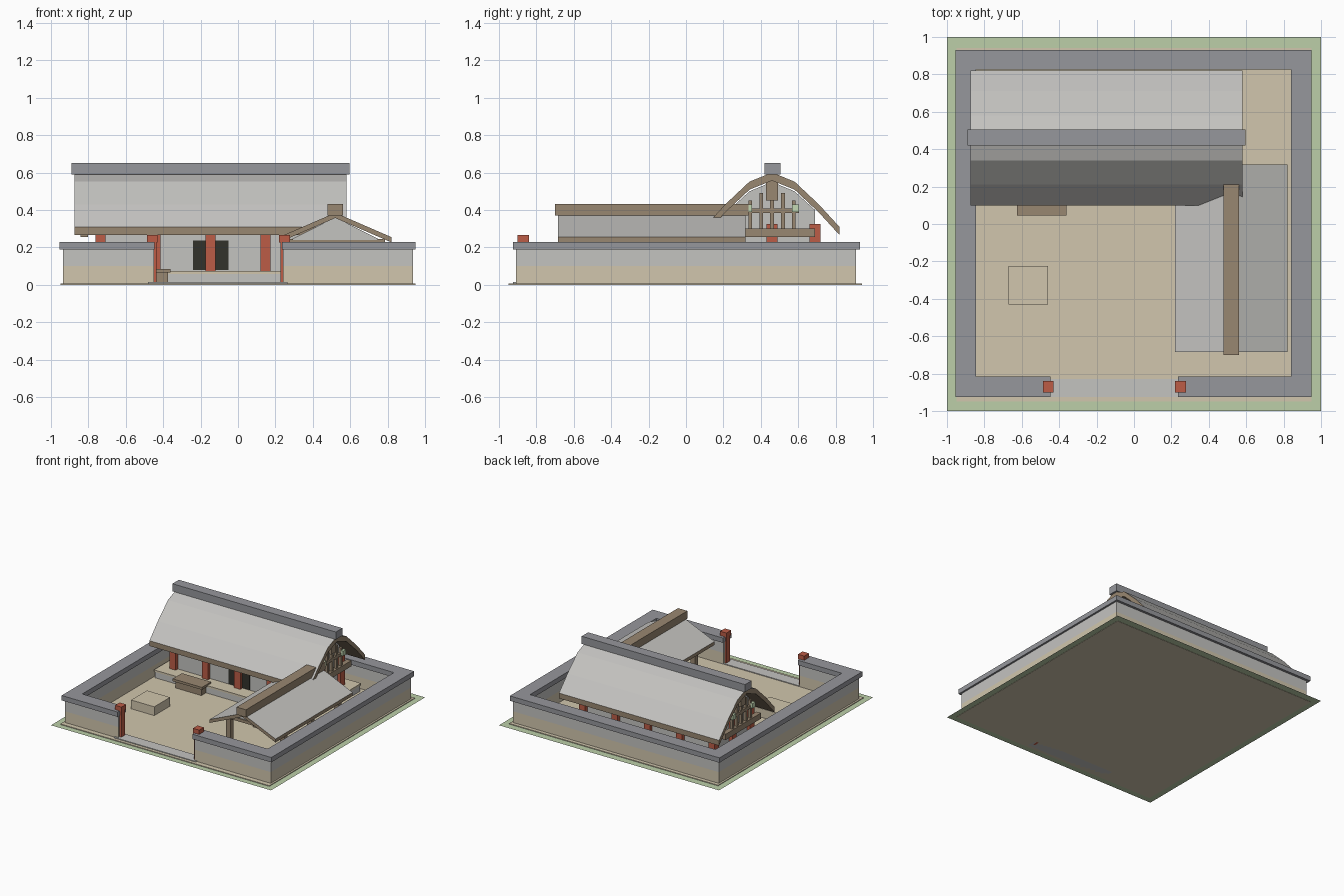
import bpy, bmesh
from mathutils import Vector

if "Cube" in bpy.data.objects:
    bpy.data.objects.remove(bpy.data.objects["Cube"])


def material(name, rgb):
    mat = bpy.data.materials.new(name)
    lin = [((c / 255 + 0.055) / 1.055) ** 2.4 for c in rgb]
    mat.use_nodes = True
    mat.diffuse_color = (*lin, 1)
    mat.node_tree.nodes["Principled BSDF"].inputs["Base Color"].default_value = (*lin, 1)
    return mat


plaster = material("pale grey", (196, 195, 192))
sand = material("sand", (209, 198, 173))
slate = material("slate grey", (150, 151, 156))
wood = material("brown wood", (153, 135, 113))
red = material("red paint", (188, 92, 70))
grass = material("grass green", (188, 207, 169))
mint = material("pale green", (196, 216, 180))
dark = material("dark door", (50, 50, 43))


def finish(name, bm, mats):
    mesh = bpy.data.meshes.new(name)
    bmesh.ops.recalc_face_normals(bm, faces=bm.faces)
    bm.to_mesh(mesh)
    bm.free()
    for m in mats:
        mesh.materials.append(m)
    obj = bpy.data.objects.new(name, mesh)
    bpy.context.collection.objects.link(obj)
    return obj


def box(name, x, y, z, mat):
    """Box given by its (low, high) range on each axis."""
    bm = bmesh.new()
    bmesh.ops.create_cube(bm, size=1)
    for v in bm.verts:
        v.co = Vector([(r[0] + r[1]) / 2 + c * (r[1] - r[0]) for r, c in zip((x, y, z), v.co)])
    return finish(name, bm, [mat])


def around(c, width):
    return (c - width / 2, c + width / 2)


def extrude(name, points, span, along_x, mats):
    """Sweep a closed outline along x or y; faces pointing up get material 0, the rest the last."""
    bm = bmesh.new()
    place = (lambda s, p: (s, p[0], p[1])) if along_x else (lambda s, p: (p[0], s, p[1]))
    face = bm.faces.new([bm.verts.new(place(span[0], p)) for p in points])
    step = Vector(place(span[1] - span[0], (0, 0)))
    new = bmesh.ops.extrude_face_region(bm, geom=[face])["geom"]
    bmesh.ops.translate(bm, vec=step, verts=[g for g in new if isinstance(g, bmesh.types.BMVert)])
    bmesh.ops.recalc_face_normals(bm, faces=bm.faces)
    for f in bm.faces:
        f.normal_update()
        f.material_index = 0 if f.normal.z > 0.2 else len(mats) - 1
    return finish(name, bm, mats)


def mirrored(half, centre):
    """Full symmetric line from a half profile that starts at the apex."""
    return [(centre - d, z) for d, z in reversed(half)] + [(centre + d, z) for d, z in half[1:]]


def roof(name, half, thick, centre, span, along_x):
    top = mirrored(half, centre)
    under = [(a, z - thick) for a, z in reversed(top)]
    extrude(name, top + under, span, along_x, [plaster, wood])


# Ground and courtyard
bm = bmesh.new()
bmesh.ops.create_grid(bm, x_segments=1, y_segments=1, size=1)
bmesh.ops.translate(bm, vec=(0, 0, 0.002), verts=bm.verts)
finish("lawn", bm, [grass])
box("courtyard_floor", (-0.95, 0.95), (-0.95, 0.94), (0, 0.008), sand)
box("gate_threshold", (-0.48, 0.265), (-0.925, -0.83), (0, 0.014), plaster)

# Perimeter wall: sand base, plaster upper part, slate coping
walls = {
    "west_wall": ((-0.935, -0.855), (-0.91, 0.91)),
    "east_wall": ((0.855, 0.935), (-0.91, 0.91)),
    "back_wall": ((-0.855, 0.855), (0.84, 0.91)),
    "front_right_wall": ((-0.855, -0.45), (-0.91, -0.83)),
    "front_left_wall": ((0.24, 0.855), (-0.91, -0.83)),
}
for name, (x, y) in walls.items():
    box(name + "_base", x, y, (0, 0.1), sand)
    box(name + "_upper", x, y, (0.1, 0.19), plaster)
copings = {
    "west_coping": ((-0.955, -0.845), (-0.925, 0.93)),
    "east_coping": ((0.84, 0.95), (-0.925, 0.93)),
    "back_coping": ((-0.845, 0.84), (0.825, 0.93)),
    "front_right_coping": ((-0.845, -0.446), (-0.925, -0.815)),
    "front_left_coping": ((0.235, 0.84), (-0.925, -0.815)),
}
for name, (x, y) in copings.items():
    box(name, x, y, (0.19, 0.23), slate)

# Gate posts
for side, x in (("right", -0.458), ("left", 0.249)):
    box(f"gate_post_{side}", around(x, 0.046), around(-0.87, 0.046), (0, 0.23), red)
    box(f"gate_post_head_{side}", around(x, 0.057), around(-0.87, 0.06), (0.225, 0.265), red)

# Main hall: platform, walls, doors
mid_x, mid_y = -0.1475, 0.46
box("hall_platform", (-0.84, 0.55), (0.12, 0.8), (0.008, 0.058), plaster)
box("hall_floor", (-0.845, 0.555), (0.115, 0.805), (0.058, 0.073), sand)
hall_half = [(0, 0.55), (0.12, 0.5), (0.23, 0.4)]
extrude("hall_walls", mirrored(hall_half, mid_y) + [(0.69, 0.07), (0.23, 0.07)],
        (-0.735, 0.44), True, [plaster])
for side, x in (("right", (-0.24, -0.147)), ("left", (-0.143, -0.05))):
    box(f"hall_door_{side}", x, (0.222, 0.231), (0.078, 0.237), dark)

# Hall columns
for i in range(5):
    x = mid_x + (i - 2) * 0.294
    rows = (0.23, mid_y, 0.69) if i in (0, 4) else (0.23, 0.69)
    for j, y in enumerate(rows):
        box(f"hall_column_{i}_{j}", around(x, 0.055), around(y, 0.058), (0.07, 0.325), red)

# Hall roof and ridge
roof("hall_roof", [(0, 0.6), (0.12, 0.552), (0.25, 0.43), (0.36, 0.31)], 0.043,
     mid_y, (-0.875, 0.58), True)
box("hall_ridge", (-0.89, 0.595), (0.42, 0.504), (0.59, 0.652), slate)

# Timber gable frames at both ends of the hall
for end, sign in (("left", 1), ("right", -1)):
    x = around(mid_x + sign * 0.675, 0.04)
    thin = around(mid_x + sign * 0.675, 0.022)
    box(f"gable_tie_beam_{end}", x, around(mid_y, 0.46), (0.255, 0.302), wood)
    box(f"gable_collar_beam_{end}", thin, around(mid_y, 0.29), (0.385, 0.408), wood)
    box(f"gable_king_block_{end}", x, around(mid_y, 0.062), (0.45, 0.56), wood)
    for k, top in zip(range(-2, 3), (0.45, 0.49, 0.46, 0.49, 0.45)):
        box(f"gable_stud_{end}_{k + 2}", thin, around(mid_y + k * 0.058, 0.02), (0.3, top), wood)
    for k in (-1, 1):
        box(f"gable_bracket_{end}_{k + 1}", around(mid_x + sign * 0.685, 0.04),
            around(mid_y + k * 0.126, 0.038), (0.388, 0.428), mint)

# Side pavilion: open, with posts, front and back gable panels
side_x = 0.52
roof("pavilion_roof", [(0, 0.385), (0.3, 0.255)], 0.028, side_x, (-0.685, 0.318), False)
box("pavilion_ridge", around(side_x, 0.085), (-0.7, 0.335), (0.37, 0.432), wood)
for where, y in (("front", -0.5), ("back", 0.2)):
    extrude(f"pavilion_gable_{where}", [(0.27, 0.235), (0.77, 0.235), (side_x, 0.36)],
            around(y, 0.02), False, [plaster])
    box(f"pavilion_tie_beam_{where}", (0.26, 0.78), around(y, 0.035), (0.215, 0.24), wood)
for i, y in enumerate((-0.5, -0.15, 0.2)):
    for side, x in (("right", 0.275), ("left", 0.765)):
        box(f"pavilion_post_{side}_{i}", around(x, 0.04), around(y, 0.04), (0.005, 0.245), wood)

# Courtyard furniture
box("stone_block", (-0.67, -0.46), (-0.43, -0.225), (0.005, 0.08), sand)
box("bench_body", (-0.61, -0.375), (0.06, 0.15), (0.005, 0.065), wood)
box("bench_top", (-0.625, -0.36), (0.045, 0.165), (0.065, 0.085), wood)
